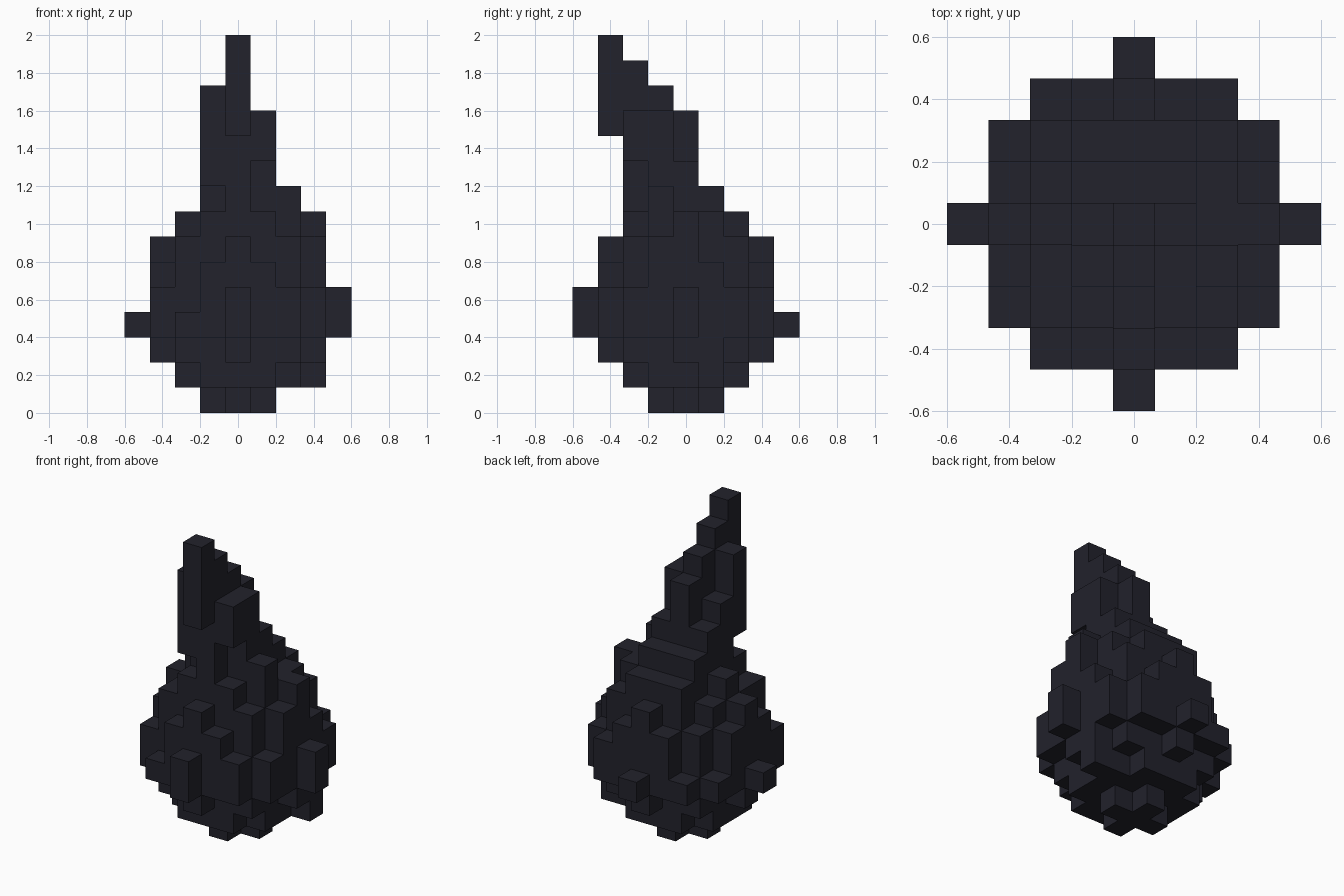
import bpy
import bmesh
from mathutils import Vector

old = bpy.data.objects.get("Cube")
if old:
    bpy.data.objects.remove(old)

UNIT = 2 / 15  # edge of one block

charcoal = bpy.data.materials.new("charcoal")
charcoal.use_nodes = True
colour = (0.016, 0.016, 0.025, 1)
charcoal.diffuse_color = colour
charcoal.node_tree.nodes["Principled BSDF"].inputs["Base Color"].default_value = colour


def disc(level, radius_sq, shift=0.0):
    """Blocks of one round layer, shifted towards the front left."""
    return {(x, y, level) for x in range(-4, 5) for y in range(-4, 5)
            if (x - shift) ** 2 + (y + shift) ** 2 <= radius_sq}


def column(x, y, low, high):
    return {(x, y, z) for z in range(low, high + 1)}


def build(name, blocks, solid):
    """Mesh of the outer faces of the blocks, hidden faces left out."""
    bm = bmesh.new()
    corners = {}

    def vert(p):
        key = tuple(round(c * 2) for c in p)
        if key not in corners:
            corners[key] = bm.verts.new(p * UNIT)
        return corners[key]

    for block in sorted(blocks):
        centre = Vector(block) + Vector((0, 0, 0.5))
        for axis in range(3):
            for sign in (-1, 1):
                n = Vector((0, 0, 0))
                n[axis] = sign
                if tuple(int(a + b) for a, b in zip(block, n)) in solid:
                    continue
                u = Vector((0, 0, 0))
                u[(axis + 1) % 3] = 0.5
                v = n.cross(u)
                mid = centre + n / 2
                bm.faces.new([vert(mid + c) for c in (-u - v, u - v, u + v, v - u)])
    mesh = bpy.data.meshes.new(name)
    bm.to_mesh(mesh)
    bm.free()
    mesh.materials.append(charcoal)
    obj = bpy.data.objects.new(name, mesh)
    bpy.context.collection.objects.link(obj)


# Round bulb: stacked discs
bulb = disc(0, 1) | disc(1, 5) | disc(2, 9) | disc(3, 16)
bulb |= disc(4, 13.3, 0.1) | disc(5, 11, 0.1) | disc(6, 8.5, 0.1) | disc(7, 5, 0.1)
bulb.discard((-2, -3, 4))

# Stray blocks that roughen the bulb
bulb |= column(3, 1, 1, 2) | {(4, 0, 4), (0, -4, 4)}
bulb |= {(3, -1, 6), (-3, 0, 6), (0, 3, 6)}
bulb |= {(1, 2, 7), (-1, 2, 7), (3, 0, 7)}

# Neck ledge behind and beside the tip
neck = {(x, 1, 8) for x in (-1, 0, 1)} | {(2, -1, 8)}

# Tip leaning to the front: middle ridge, then both flanks
tip = set()
for y, low, high in ((-3, 11, 14), (-2, 8, 13), (-1, 8, 12), (0, 8, 11)):
    tip |= column(0, y, low, high)
for y, low, high in ((-2, 9, 12), (-1, 8, 10), (0, 8, 9)):
    tip |= column(-1, y, low, high)
for y, low, high in ((-2, 10, 11), (-1, 8, 11), (0, 8, 9)):
    tip |= column(1, y, low, high)

solid = bulb | neck | tip
build("bulb", bulb, solid)
build("neck", neck, solid)
build("leaning_tip", tip, solid)
